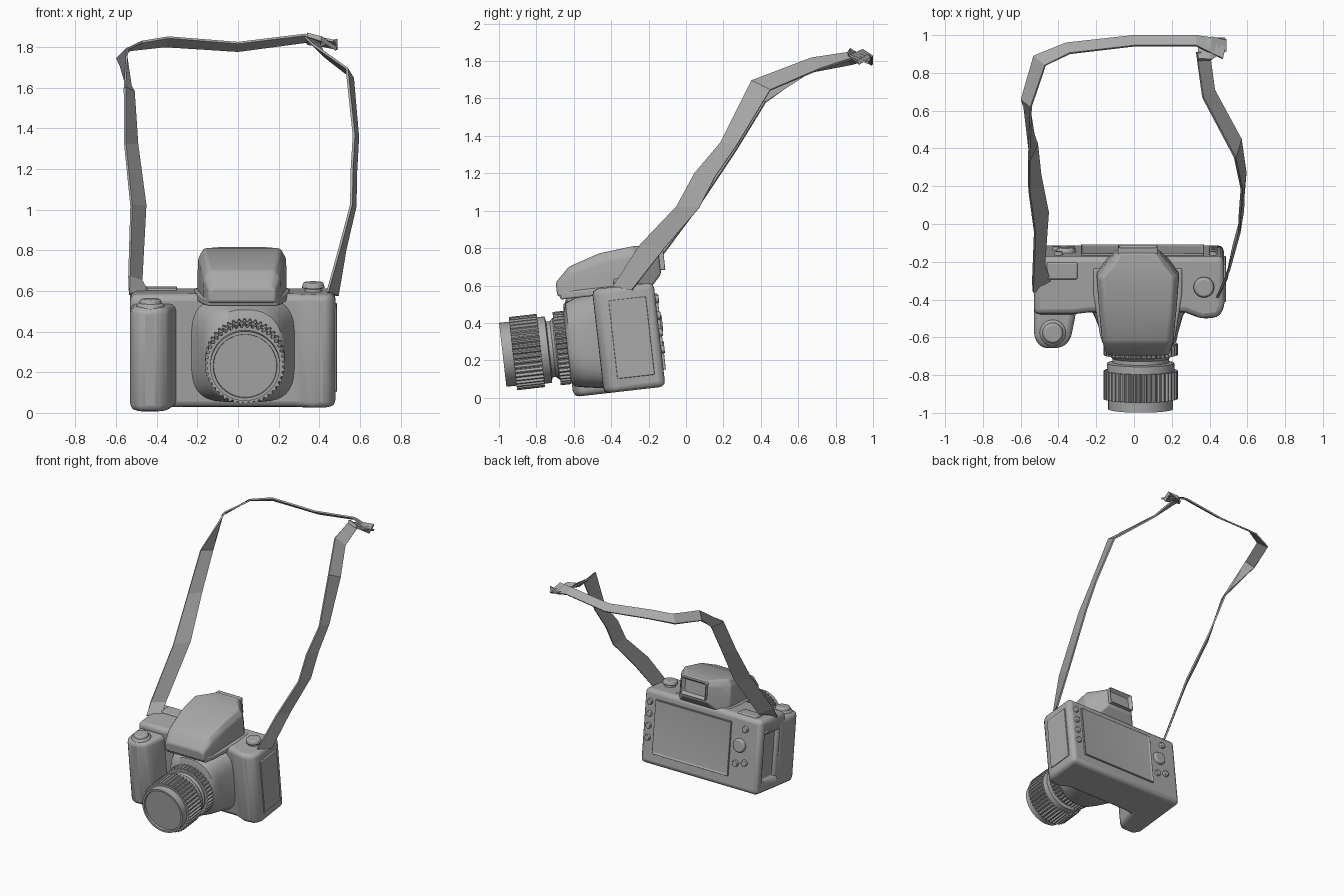
import bpy, bmesh, math
from mathutils import Matrix, Vector

if "Cube" in bpy.data.objects:
    bpy.data.objects.remove(bpy.data.objects["Cube"])

grey = bpy.data.materials.new("camera_grey")
grey.diffuse_color = (0.4, 0.4, 0.4, 1)
grey.use_nodes = True
grey.node_tree.nodes["Principled BSDF"].inputs["Base Color"].default_value = grey.diffuse_color

# the camera leans forward; every camera part shares this frame
TILT = Matrix.Translation((0, -0.11, 0.06)) @ Matrix.Rotation(math.radians(6.5), 4, 'X')
CX, LENS_Z = 0.035, 0.267


def make(name, bm, bevel=0, seg=3, matrix=TILT, smooth=True):
    bmesh.ops.recalc_face_normals(bm, faces=bm.faces)
    me = bpy.data.meshes.new(name)
    bm.to_mesh(me)
    bm.free()
    ob = bpy.data.objects.new(name, me)
    bpy.context.collection.objects.link(ob)
    me.materials.append(grey)
    ob.matrix_world = matrix
    if bevel:
        m = ob.modifiers.new("bevel", 'BEVEL')
        m.width, m.segments, m.angle_limit = bevel, seg, math.radians(25)
    if smooth:
        bpy.context.view_layer.objects.active = ob
        bpy.ops.object.select_all(action='DESELECT')
        ob.select_set(True)
        bpy.ops.object.shade_smooth_by_angle(angle=math.radians(40))
    return ob


def loft(name, rings, **kw):
    bm = bmesh.new()
    vs = [[bm.verts.new(p) for p in r] for r in rings]
    n = len(rings[0])
    for a, b in zip(vs, vs[1:]):
        for i in range(n):
            j = (i + 1) % n
            bm.faces.new((a[i], a[j], b[j], b[i]))
    bm.faces.new(vs[0])
    bm.faces.new(vs[-1])
    return make(name, bm, **kw)


def box(name, lo, hi, inset=0, depth=0, **kw):
    """Box between two corners, optionally with a recess in its back face."""
    bm = bmesh.new()
    bmesh.ops.create_cube(bm, size=1)
    for v in bm.verts:
        v.co = [l + (c + 0.5) * (h - l) for l, h, c in zip(lo, hi, v.co)]
    if inset:
        bm.normal_update()
        back = [f for f in bm.faces if f.normal.y > 0.9]
        bmesh.ops.inset_region(bm, faces=back, thickness=inset, depth=0)
        bmesh.ops.translate(bm, verts=back[0].verts[:], vec=(0, -depth, 0))
    return make(name, bm, **kw)


def oval(y, rx, rz, cx, cz, power=2, n=40):
    pts = []
    for i in range(n):
        a = 2 * math.pi * i / n
        c, s = math.cos(a), math.sin(a)
        e = 2 / power
        pts.append((cx + rx * math.copysign(abs(c) ** e, c), y,
                    cz + rz * math.copysign(abs(s) ** e, s)))
    return pts


def lathe(name, profile):
    return loft(name, [oval(y, r, r, CX, LENS_Z, n=48) for y, r in profile])


def ribbed(name, y0, y1, r, ribs):
    ring = lambda y: [(CX + (r - 0.012 * (i // 2 % 2)) * math.cos(math.pi * i / 2 / ribs), y,
                       LENS_Z + (r - 0.012 * (i // 2 % 2)) * math.sin(math.pi * i / 2 / ribs))
                      for i in range(ribs * 4)]
    loft(name, [ring(y0), ring(y1)])


def knob(name, p, r, h, axis='Z', taper=0.85):
    bm = bmesh.new()
    bmesh.ops.create_cone(bm, cap_ends=True, segments=20, radius1=r, radius2=r * taper, depth=h)
    turn = Matrix.Rotation(-math.pi / 2, 4, 'X') if axis == 'Y' else Matrix()
    bmesh.ops.transform(bm, matrix=Matrix.Translation(p) @ turn, verts=bm.verts)
    make(name, bm, bevel=r * 0.12, seg=2)


def extrude(name, outline, z0, z1, **kw):
    return loft(name, [[(x, y, z) for x, y in outline] for z in (z0, z1)], **kw)


# body shell with a recessed door on the grip side
body = extrude("body", [(-.53, 0), (.475, 0), (.48, -.27), (.45, -.325), (.36, -.335), (.27, -.30),
                        (-.24, -.30), (-.32, -.31), (-.53, -.31)], 0, .56, bevel=.045)
cutter = box("door_cutter", (-.56, -.24, .1), (-.51, -.05, .45), bevel=.01)
cutter.hide_render = True
cutter.hide_set(True)
cut = body.modifiers.new("door", 'BOOLEAN')
cut.object, cut.operation = cutter, 'DIFFERENCE'
box("side_cover", (.47, -.25, .07), (.486, -.05, .49), bevel=.005)

# hand grip
extrude("grip", [(-.53, -.2), (-.53, -.44), (-.49, -.495), (-.38, -.495), (-.335, -.45),
                 (-.31, -.32), (-.27, -.2)], 0, .515, bevel=.035)

# lens mount swelling out of the body
loft("lens_mount", [oval(-.27, .27, .26, .025, .285, 4), oval(-.34, .235, .255, .025, .285, 3.5),
                    oval(-.43, .205, .24, .03, .285, 3), oval(-.48, .19, .225, .035, .28, 2.5),
                    oval(-.50, .17, .18, CX, LENS_Z)])

# lens barrel
lathe("lens_barrel", [(-.46, .165), (-.56, .165), (-.575, .15), (-.595, .15), (-.60, .178),
                      (-.65, .18), (-.655, .17), (-.79, .172), (-.845, .172), (-.845, .157),
                      (-.83, .155)])
ribbed("focus_ring", -.555, -.497, .197, 44)
ribbed("zoom_ring", -.79, -.64, .197, 44)

# viewfinder hump: y, half width, top half width, base, shoulder, top
stations = [(-.52, .165, .135, .545, .585, .62), (-.44, .19, .16, .53, .60, .695),
            (-.27, .205, .18, .53, .61, .748), (-.09, .22, .19, .53, .63, .765),
            (-.02, .17, .13, .53, .64, .762), (.045, .11, .09, .60, .66, .755)]
loft("viewfinder_hump", [[(.02 - b, y, z0), (.02 - b, y, z1), (.02 - (b + t) / 2 - .012, y, z1 * .35 + z2 * .65),
                          (.02 - t, y, z2), (.02 + t, y, z2),
                          (.02 + (b + t) / 2 + .012, y, z1 * .35 + z2 * .65), (.02 + b, y, z1), (.02 + b, y, z0)]
                         for y, b, t, z0, z1, z2 in stations], bevel=.012)
loft("hump_trim", [[(.02 - w, y, .525), (.02 + w, y, .525), (.02 + w, y, .565), (.02 - w, y, .565)]
                   for y, w in ((-.505, .17), (-.42, .2), (-.2, .235), (-.06, .235))], bevel=.01)
box("eyepiece", (-.085, .01, .62), (.125, .075, .75), inset=.03, depth=.035, bevel=.008)

# back screen and controls
box("screen", (-.28, -.01, .09), (.37, .014, .5), inset=.018, depth=.008, bevel=.003)
for z in (.2, .29, .38, .47):
    knob("left_button", (.42, .003, z), .024, .03, 'Y')
knob("back_dial", (-.36, .005, .34), .055, .035, 'Y')
for x, z in ((-.335, .2), (-.41, .22), (-.4, .47)):
    knob("right_button", (x, .003, z), .026, .03, 'Y')

# top controls
knob("shutter_base", (-.43, -.41, .515), .075, .03)
knob("shutter_button", (-.43, -.41, .535), .058, .03)
knob("mode_dial_neck", (.37, -.16, .565), .045, .03)
knob("mode_dial", (.37, -.16, .59), .057, .03)
box("top_plate", (-.46, -.12, .55), (-.3, -.03, .57), bevel=.008)


def strap(name, pts, thick=.012):
    """Flat band: each point holds its centre and half-width vector."""
    rings = []
    for i, (c, h) in enumerate(pts):
        a, b = pts[max(i - 1, 0)][0], pts[min(i + 1, len(pts) - 1)][0]
        c, h = Vector(c), Vector(h)
        n = (Vector(b) - Vector(a)).cross(h).normalized() * thick / 2
        rings.append([c - h - n, c + h - n, c + h + n, c - h + n])
    loft(name, rings, matrix=Matrix(), smooth=False)


# neck strap in two bands that meet in a knot behind
strap("left_strap", [((-.485, -.34, .585), (.05, .02, 0)), ((-.505, -.26, .66), (.03, .05, -.01)),
                     ((-.49, .01, 1.02), (.035, .055, 0)), ((-.525, .22, 1.32), (.03, .045, 0)),
                     ((-.535, .38, 1.59), (.022, .045, -.01)), ((-.57, .64, 1.765), (-.025, .02, -.025)),
                     ((-.50, .865, 1.805), (-.03, .025, -.02)), ((-.35, .93, 1.825), (-.01, .027, -.022)),
                     ((0, .97, 1.80), (0, .027, -.02)), ((.33, .97, 1.842), (0, .027, -.018)),
                     ((.48, .925, 1.81), (.01, .05, -.02))])
strap("right_strap", [((.465, -.34, .585), (.025, .05, -.01)), ((.515, -.18, .81), (.012, .065, -.01)),
                      ((.567, .01, 1.02), (.01, .06, -.005)), ((.57, .1, 1.19), (.01, .055, -.01)),
                      ((.58, .23, 1.36), (.01, .045, -.005)), ((.55, .4, 1.67), (.015, .05, -.025)),
                      ((.395, .69, 1.785), (.03, .02, -.03)), ((.365, .91, 1.835), (.035, 0, -.015))])
strap("strap_knot", [((.34, .90, 1.84), (0, .03, -.02)), ((.41, .93, 1.825), (0, .06, -.015)),
                     ((.485, .95, 1.81), (0, .03, .02))], .025)
